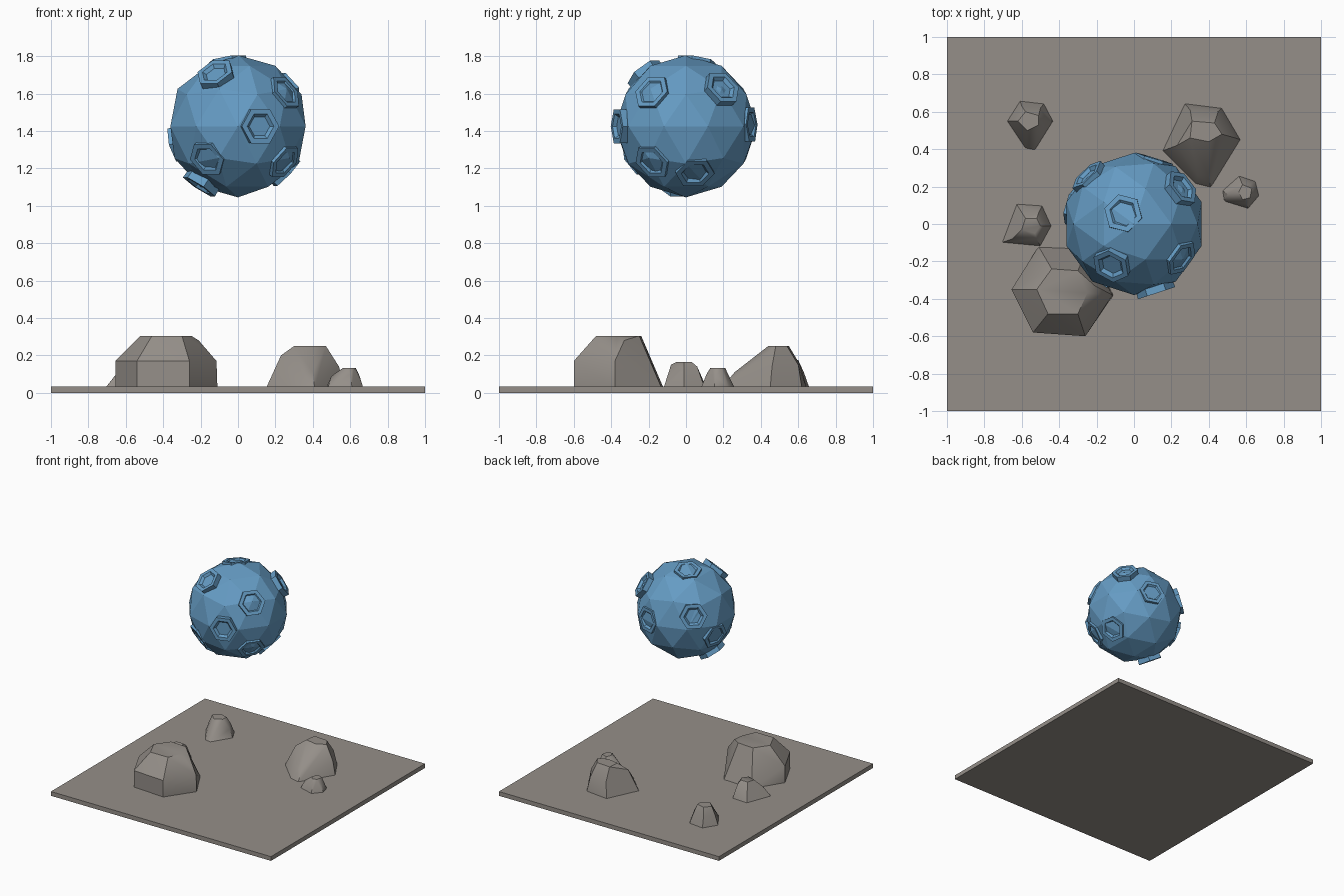
import bpy, bmesh, math
from mathutils import Vector

cube = bpy.data.objects.get("Cube")
if cube:
    bpy.data.objects.remove(cube, do_unlink=True)


def make_material(name, rgb):
    mat = bpy.data.materials.new(name)
    mat.use_nodes = True
    mat.diffuse_color = (*rgb, 1)
    mat.node_tree.nodes["Principled BSDF"].inputs["Base Color"].default_value = (*rgb, 1)
    return mat


def finish(bm, name, mat, smooth=False):
    bmesh.ops.recalc_face_normals(bm, faces=bm.faces[:])
    mesh = bpy.data.meshes.new(name)
    bm.to_mesh(mesh)
    bm.free()
    mesh.materials.append(mat)
    obj = bpy.data.objects.new(name, mesh)
    bpy.context.collection.objects.link(obj)
    if smooth:
        bpy.ops.object.select_all(action='DESELECT')
        obj.select_set(True)
        bpy.context.view_layer.objects.active = obj
        bpy.ops.object.shade_smooth_by_angle(angle=math.radians(35))
    return obj


blue = make_material("asteroid_blue", (0.13, 0.33, 0.55))
grey = make_material("stone_grey", (0.30, 0.275, 0.25))
CENTRE = Vector((0, 0, 1.425))
GROUND = 0.035

# Ground slab
bm = bmesh.new()
bmesh.ops.create_cube(bm, size=1)
bmesh.ops.scale(bm, vec=(2, 2, GROUND), verts=bm.verts)
bmesh.ops.translate(bm, vec=(0, 0, GROUND / 2), verts=bm.verts)
finish(bm, "ground_slab", grey)

# Floating faceted ball
bm = bmesh.new()
bmesh.ops.create_icosphere(bm, subdivisions=2, radius=0.38)
bmesh.ops.translate(bm, vec=CENTRE, verts=bm.verts)
finish(bm, "floating_ball", blue)


# Six-sided crater: raised rim with a sloping wall down to a small floor
def crater(name, direction, top):
    axis = Vector(direction).normalized()
    turn = axis.to_track_quat('Z', 'Y')
    bm = bmesh.new()
    rings = []
    for radius, depth in ((0.10, 0.07), (0.105, 0), (0.075, 0), (0.058, 0.018)):
        ring = []
        for i in range(6):
            a = math.tau * i / 6
            local = Vector((radius * math.cos(a), radius * math.sin(a), top - depth))
            ring.append(bm.verts.new(CENTRE + turn @ local))
        rings.append(ring)
    for low, high in zip(rings, rings[1:]):
        for i in range(6):
            j = (i + 1) % 6
            bm.faces.new((low[i], low[j], high[j], high[i]))
    bm.faces.new(rings[-1])
    bm.faces.new(rings[0][::-1])
    finish(bm, name, blue)


RAISED, SUNK = 0.389, 0.368
craters = {
    "front_crater": ((0.31, -0.95, 0), RAISED),
    "upper_front_crater": ((-0.12, -0.22, 0.28), RAISED),
    "upper_left_crater": ((0.25, -0.18, 0.18), SUNK),
    "lower_left_crater": ((0.26, -0.19, -0.2), SUNK),
    "lower_front_crater": ((-0.17, -0.28, -0.18), SUNK),
    "bottom_crater": ((-0.2, -0.05, -0.31), RAISED),
    "back_left_crater": ((0.25, 0.19, 0.2), RAISED),
    "back_crater": ((0.11, 0.36, 0.01), SUNK),
    "right_crater": ((-0.34, 0.1, -0.1), SUNK),
    "under_left_crater": ((0.27, 0.05, -0.26), SUNK),
    "back_right_crater": ((-0.25, 0.26, 0.1), RAISED - 0.008),
    "top_crater": ((-0.06, 0.06, 0.37), SUNK),
}
for name, (direction, top) in craters.items():
    crater(name, direction, top)


# Chiselled rock: hull around a base outline, shoulder points and a flat top
def rock(name, base, shoulder, top, height):
    bm = bmesh.new()
    points = [(x, y, GROUND - 0.01) for x, y in base]
    points += shoulder + [(x, y, height) for x, y in top]
    for p in points:
        bm.verts.new(p)
    hull = bmesh.ops.convex_hull(bm, input=bm.verts[:])
    loose = [v for v in bm.verts if not v.link_faces]
    bmesh.ops.delete(bm, geom=loose, context='VERTS')
    finish(bm, name, grey, smooth=True)


rock("large_rock",
     [(-.51, -.12), (-.25, -.13), (-.11, -.38), (-.26, -.6), (-.54, -.58), (-.655, -.35)],
     [(-.115, -.38, .17), (-.26, -.6, .17), (-.54, -.58, .17), (-.655, -.35, .17),
      (-.21, -.33, .28)],
     [(-.52, -.35), (-.44, -.24), (-.3, -.25), (-.25, -.37), (-.3, -.48), (-.46, -.48)], .305)

rock("medium_rock",
     [(.15, .39), (.27, .645), (.47, .62), (.57, .45), (.41, .19), (.33, .21)],
     [(.23, .42, .2), (.54, .46, .14), (.45, .6, .15), (.3, .61, .15), (.34, .26, .1),
      (.4, .26, .11)],
     [(.3, .46), (.31, .55), (.43, .54), (.47, .48), (.4, .44)], .25)

rock("back_rock",
     [(-.68, .55), (-.61, .66), (-.48, .645), (-.43, .55), (-.53, .39), (-.58, .4)],
     [(-.65, .55, .11), (-.46, .55, .1), (-.5, .62, .11), (-.6, .63, .11)],
     [(-.62, .55), (-.58, .6), (-.51, .58), (-.51, .53), (-.57, .5)], .175)

rock("side_rock",
     [(-.71, -.1), (-.63, .11), (-.49, .1), (-.44, -.01), (-.5, -.12)],
     [(-.65, -.08, .1), (-.47, -.01, .12), (-.51, .06, .14), (-.52, -.08, .15)],
     [(-.6, -.03), (-.58, .03), (-.52, .03), (-.5, -.01), (-.53, -.05)], .165)

rock("small_rock",
     [(.47, .18), (.56, .26), (.65, .23), (.67, .15), (.61, .08), (.48, .12)],
     [(.5, .16, .09), (.65, .16, .09), (.62, .21, .11), (.6, .11, .1)],
     [(.56, .17), (.58, .21), (.63, .19), (.62, .14), (.58, .13)], .132)
